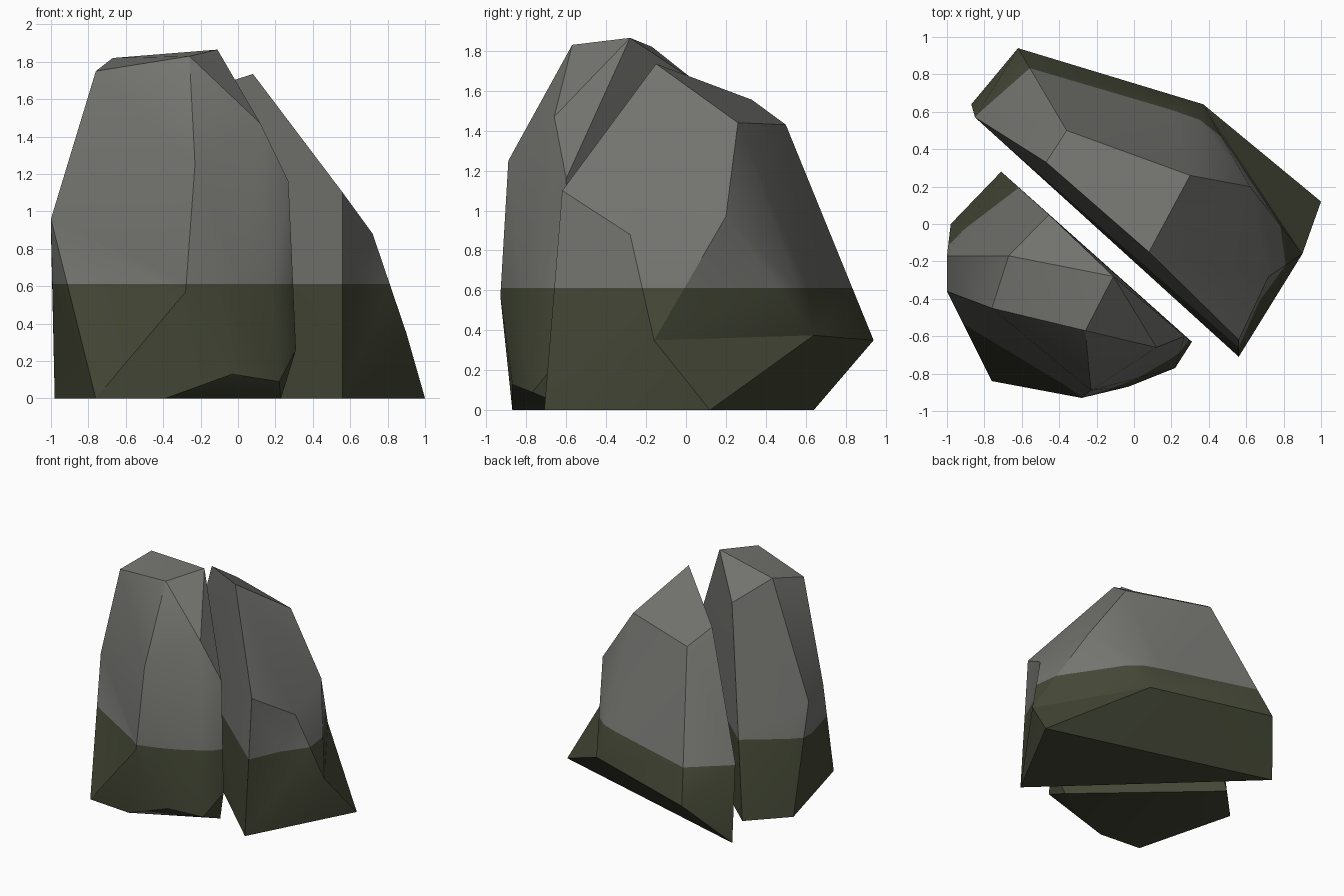
import bpy, bmesh, math
from mathutils import Vector

if "Cube" in bpy.data.objects:
    bpy.data.objects.remove(bpy.data.objects["Cube"])

MOSS_HEIGHT = 0.612


def material(name, rgb):
    m = bpy.data.materials.new(name)
    m.diffuse_color = (*rgb, 1)
    m.use_nodes = True
    m.node_tree.nodes["Principled BSDF"].inputs["Base Color"].default_value = m.diffuse_color
    return m


stone = material("grey_stone", (0.175, 0.175, 0.163))
moss = material("dark_moss", (0.058, 0.064, 0.037))


def finish(name, bm):
    """Cut level at the moss line, colour by height, soften shallow bends."""
    bmesh.ops.recalc_face_normals(bm, faces=bm.faces[:])
    bmesh.ops.bisect_plane(bm, geom=bm.verts[:] + bm.edges[:] + bm.faces[:],
                           plane_co=(0, 0, MOSS_HEIGHT), plane_no=(0, 0, 1))
    for f in bm.faces:
        f.material_index = int(f.calc_center_median().z < MOSS_HEIGHT)
        f.smooth = True
    for e in bm.edges:
        e.smooth = e.calc_face_angle(0) < math.radians(30)
    me = bpy.data.meshes.new(name)
    bm.to_mesh(me)
    bm.free()
    me.materials.append(stone)
    me.materials.append(moss)
    bpy.context.collection.objects.link(bpy.data.objects.new(name, me))


def fan(bm, vs):
    """Facet made of triangles around its first corner."""
    for p, q in zip(vs[1:], vs[2:]):
        bm.faces.new((vs[0], p, q))


# tall front-left half of the split boulder: a hull with one hollow facet
bm = bmesh.new()
shoulder, foot, belly = (-1.0, -0.36, 0.96), (-0.76, -0.84, 0), (-0.28, -0.93, 0.57)
ridge, brow = (-0.23, -0.89, 1.25), (-0.76, -0.45, 1.75)
hollow = [bm.verts.new(c) for c in (shoulder, foot, belly, ridge, brow)]
for c in [
    (-0.71, 0.28, 0), (-0.98, 0.0, 0), (-0.39, -0.87, 0), (0.23, -0.56, 0),  # base
    (0.22, -0.77, 0.09), (-0.03, -0.87, 0.13), (0.31, -0.63, 0.26),  # lower chips
    (-1.0, -0.17, 0.89), (0.27, -0.60, 1.16), (0.12, -0.66, 1.47),
    (-0.455, 0.05, 1.645), (-0.67, -0.17, 1.82),                     # crown
    (-0.26, -0.57, 1.83), (-0.11, -0.28, 1.865),
]:
    bm.verts.new(c)
bmesh.ops.convex_hull(bm, input=bm.verts[:])
bmesh.ops.delete(bm, geom=[f for f in bm.faces if all(v in hollow for v in f.verts)],
                 context='FACES')
fan(bm, hollow)
bmesh.ops.delete(bm, geom=[e for e in bm.edges if not e.link_faces], context='EDGES')
finish("front_rock", bm)

# long back-right half, undercut at the rear, with a ledge on the right
bm = bmesh.new()
corner = {k: bm.verts.new(c) for k, c in {
    "N": (-0.87, 0.64, 0), "C": (1.0, 0.12, 0), "G": (0.56, -0.71, 0),       # base
    "H": (-0.62, 0.94, 0.35), "B": (0.37, 0.64, 0.375), "D": (0.90, -0.16, 0.35),
    "L": (-0.85, 0.57, 0.62), "E": (0.72, -0.28, 0.88), "A": (0.62, 0.20, 0.97),
    "F": (0.56, -0.62, 1.10), "K": (-0.36, 0.50, 1.43), "Q": (0.30, 0.26, 1.44),
    "M": (-0.47, 0.33, 1.555), "P": (0.08, -0.15, 1.735),                    # crown
}.items()}
for facet in ("LNGFPM", "LMKHN", "MPQK", "PQAEF", "ADE", "GCDEF",
              "DCBA", "BAQKH", "BCN", "BNH", "NCG"):
    fan(bm, [corner[k] for k in facet])
finish("back_rock", bm)
